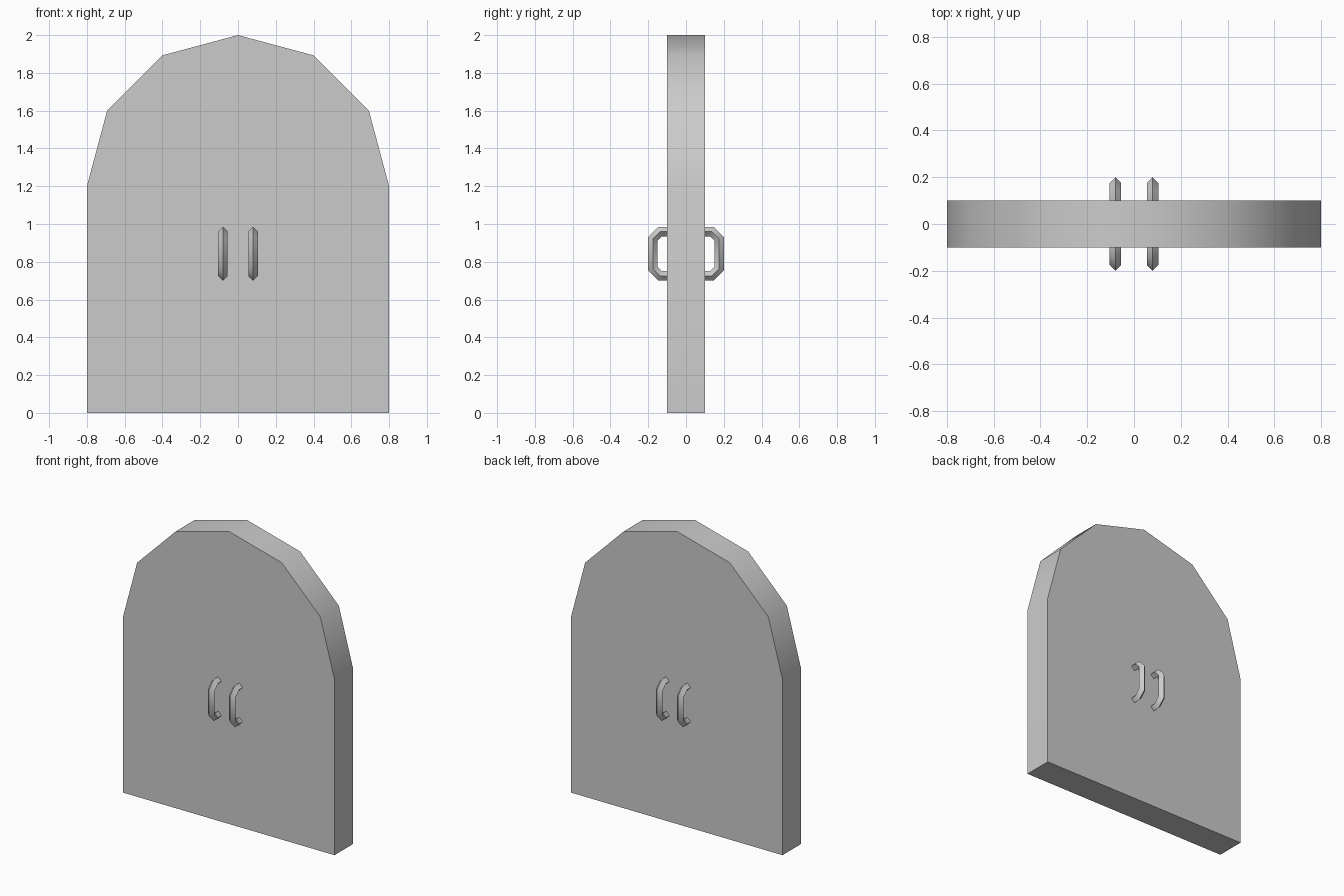
import bpy
import bmesh
import math

if "Cube" in bpy.data.objects:
    bpy.data.objects.remove(bpy.data.objects["Cube"])

grey = bpy.data.materials.new("light_grey")
grey.diffuse_color = (0.6, 0.6, 0.6, 1)
grey.use_nodes = True
grey.node_tree.nodes["Principled BSDF"].inputs["Base Color"].default_value = grey.diffuse_color


def finish(bm, name):
    """Turn a bmesh into a named object, smooth only over shallow edges."""
    bmesh.ops.recalc_face_normals(bm, faces=bm.faces)
    mesh = bpy.data.meshes.new(name)
    bm.to_mesh(mesh)
    bm.free()
    mesh.materials.append(grey)
    obj = bpy.data.objects.new(name, mesh)
    bpy.context.collection.objects.link(obj)
    bpy.ops.object.select_all(action='DESELECT')
    bpy.context.view_layer.objects.active = obj
    obj.select_set(True)
    bpy.ops.object.shade_smooth_by_angle(angle=math.radians(35))
    return obj


# Arched door slab: straight sides with a six-segment half-round top
R, SPRING, HALF = 0.8, 1.2, 0.1
outline = [(-R, 0), (R, 0)]
for i in range(7):
    a = math.pi * i / 6
    outline.append((R * math.cos(a), SPRING + R * math.sin(a)))
bm = bmesh.new()
face = bm.faces.new([bm.verts.new((x, -HALF, z)) for x, z in outline])
ext = bmesh.ops.extrude_face_region(bm, geom=[face])
bmesh.ops.translate(bm, vec=(0, 2 * HALF, 0),
                    verts=[g for g in ext["geom"] if isinstance(g, bmesh.types.BMVert)])
finish(bm, "door_slab")


# Chamfered pull handle with a diamond cross-section
def handle_path(d):
    """(distance from door centre, z) of the pull, offset inward by d."""
    top, bottom, out = 0.985 - d, 0.70 + d, 0.2 - d
    c = 0.053 - d * (2 - math.sqrt(2))
    root = HALF - 0.005
    return [(root, top), (out - c, top), (out, top - c),
            (out, bottom + c), (out - c, bottom), (root, bottom)]


def make_handle(name, x, side):
    w = 0.025
    section = [(0, 0), (w, w), (0, 2 * w), (-w, w)]  # (x offset, inward offset)
    bm = bmesh.new()
    rails = [[bm.verts.new((x + dx, side * y, z)) for y, z in handle_path(d)]
             for dx, d in section]
    for k in range(4):
        a, b = rails[k], rails[(k + 1) % 4]
        for i in range(5):
            bm.faces.new((a[i], a[i + 1], b[i + 1], b[i]))
    for end in (0, -1):
        bm.faces.new([r[end] for r in rails])
    finish(bm, name)


for side, where in ((-1, "front"), (1, "back")):
    for x, hand in ((-0.08, "left"), (0.08, "right")):
        make_handle(f"{where}_{hand}_handle", x, side)
